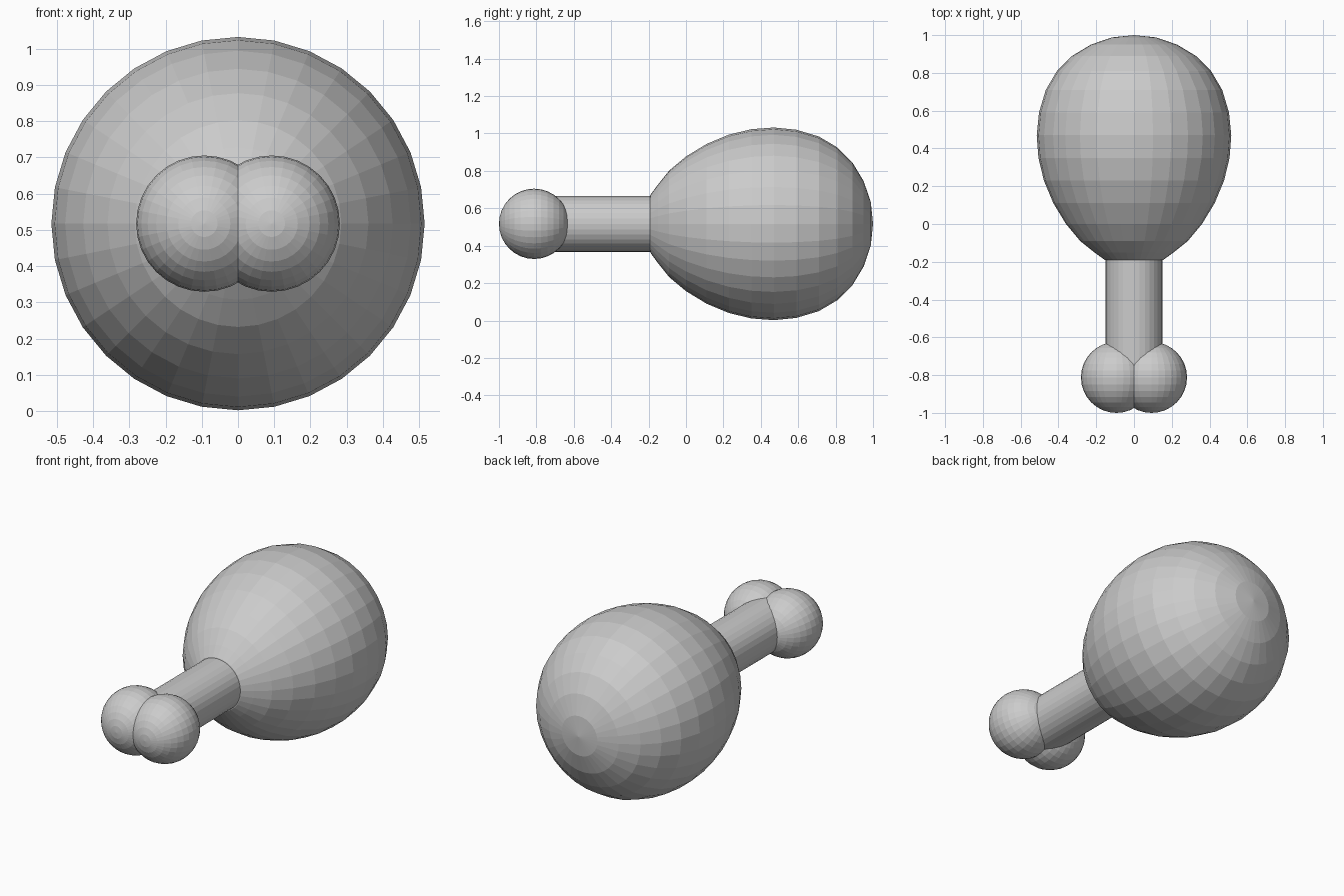
import bpy, bmesh
from math import pi, sin, cos
from mathutils import Matrix

if "Cube" in bpy.data.objects:
    bpy.data.objects.remove(bpy.data.objects["Cube"])

Z = 0.517      # height of the central axis
SEG = 32


def finish(name, bm):
    bmesh.ops.recalc_face_normals(bm, faces=bm.faces[:])
    mesh = bpy.data.meshes.new(name)
    bm.to_mesh(mesh)
    bm.free()
    ob = bpy.data.objects.new(name, mesh)
    bpy.context.collection.objects.link(ob)
    return ob


def lathe(name, profile):
    """Revolve (y, radius) points around the lengthwise axis, with closed ends."""
    bm = bmesh.new()
    rings = []
    for y, r in profile:
        if r == 0:
            rings.append([bm.verts.new((0, y, Z))] * SEG)
        else:
            rings.append([bm.verts.new((r * sin(2 * pi * i / SEG), y, Z + r * cos(2 * pi * i / SEG)))
                          for i in range(SEG)])
    for a, b in zip(rings, rings[1:]):
        for i in range(SEG):
            j = (i + 1) % SEG
            bm.faces.new(dict.fromkeys((a[i], a[j], b[j], b[i])))
    return finish(name, bm)


# Egg-shaped meat
lathe("meat", [(-0.23, 0), (-0.19, 0.155), (-0.15, 0.21), (-0.09, 0.285), (0.0, 0.36),
               (0.11, 0.427), (0.23, 0.477), (0.35, 0.506), (0.47, 0.515), (0.59, 0.503),
               (0.71, 0.467), (0.81, 0.408), (0.89, 0.328), (0.95, 0.228), (0.988, 0.116), (1.0, 0)])

# Bone shaft
lathe("bone_shaft", [(-0.81, 0), (-0.81, 0.15), (-0.1, 0.15), (-0.1, 0)])

# Two knobs at the bone's end, poles pointing front and back
for side, name in ((-1, "left_knob"), (1, "right_knob")):
    bm = bmesh.new()
    bmesh.ops.create_uvsphere(bm, u_segments=SEG, v_segments=16, radius=0.188,
                              matrix=Matrix.Translation((side * 0.093, -0.812, Z)) @ Matrix.Rotation(pi / 2, 4, 'X'))
    finish(name, bm)
